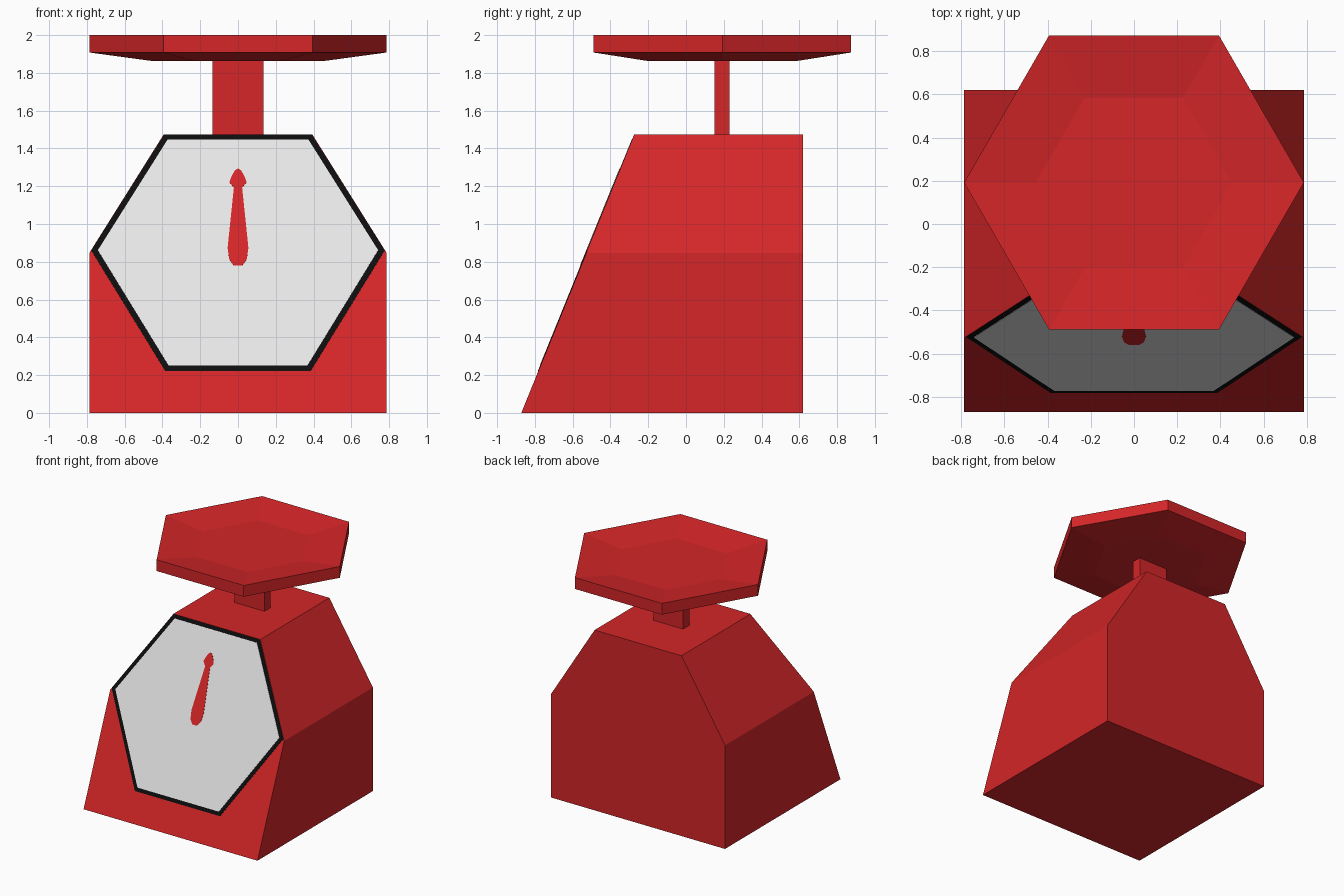
import bpy, bmesh, math
from mathutils import Vector

if "Cube" in bpy.data.objects:
    bpy.data.objects.remove(bpy.data.objects["Cube"])


def material(name, rgb):
    m = bpy.data.materials.new(name)
    m.diffuse_color = (*rgb, 1)
    m.use_nodes = True
    m.node_tree.nodes["Principled BSDF"].inputs["Base Color"].default_value = m.diffuse_color
    return m


RED = material("red", (0.66, 0.019, 0.021))
WHITE = material("white", (0.85, 0.85, 0.85))
BLACK = material("black", (0.004, 0.004, 0.004))


def loft(name, loops, mat):
    """Join matching loops of points with quads and cap both ends."""
    bm = bmesh.new()
    rings = [[bm.verts.new(p) for p in loop] for loop in loops]
    n = len(rings[0])
    for a, b in zip(rings, rings[1:]):
        for i in range(n):
            j = (i + 1) % n
            bm.faces.new((a[i], a[j], b[j], b[i]))
    bm.faces.new(rings[0])
    bm.faces.new(rings[-1])
    bmesh.ops.recalc_face_normals(bm, faces=bm.faces)
    mesh = bpy.data.meshes.new(name)
    bm.to_mesh(mesh)
    bm.free()
    mesh.materials.append(mat)
    ob = bpy.data.objects.new(name, mesh)
    bpy.context.collection.objects.link(ob)
    return ob


def mirrored(right):
    """Close a half outline (bottom to top, x >= 0) across x = 0."""
    return right + [(-x, z) for x, z in reversed(right) if x > 0]


# Sloping front plane of the body
TOP = 1.475
SLOPE = 0.60 / TOP
NORMAL = Vector((0, -1, SLOPE)).normalized()


def on_front(outline, lift=0.0):
    return [Vector((x, -0.872 + SLOPE * z, z)) + NORMAL * lift for x, z in outline]


def plate(name, right, thickness, mat):
    outline = mirrored(right)
    return loft(name, [on_front(outline), on_front(outline, thickness)], mat)


# Body: house-shaped profile with a sloping front
profile = mirrored([(0.787, 0), (0.787, 0.847), (0.393, TOP)])
loft("body", [on_front(profile), [(x, 0.62, z) for x, z in profile]], RED)

# Dial: black border, white face and red needle
plate("dial_border", [(0.385, 0.222), (0.777, 0.86), (0.39, 1.474)], 0.002, BLACK)
plate("dial_face", [(0.368, 0.25), (0.742, 0.86), (0.372, 1.447)], 0.004, WHITE)
plate("needle", [(0.022, 0.778), (0.046, 0.81), (0.055, 0.87), (0.048, 0.94),
                 (0.022, 1.19), (0.046, 1.22), (0.034, 1.25), (0.018, 1.28),
                 (0, 1.293)], 0.006, RED)

# Flat stem carrying the pan
stem = [(-0.135, 0.15), (0.135, 0.15), (0.135, 0.23), (-0.135, 0.23)]
loft("stem", [[(x, y, z) for x, y in stem] for z in (TOP, 1.87)], RED)


# Shallow six-sided pan with a sunken top
def hexagon(r, z):
    return [(r * math.cos(i * math.pi / 3), 0.192 + r * math.sin(i * math.pi / 3), z)
            for i in range(6)]


loft("pan", [hexagon(0.455, 1.863), hexagon(0.787, 1.908),
             hexagon(0.787, 2.0), hexagon(0.455, 1.955)], RED)
